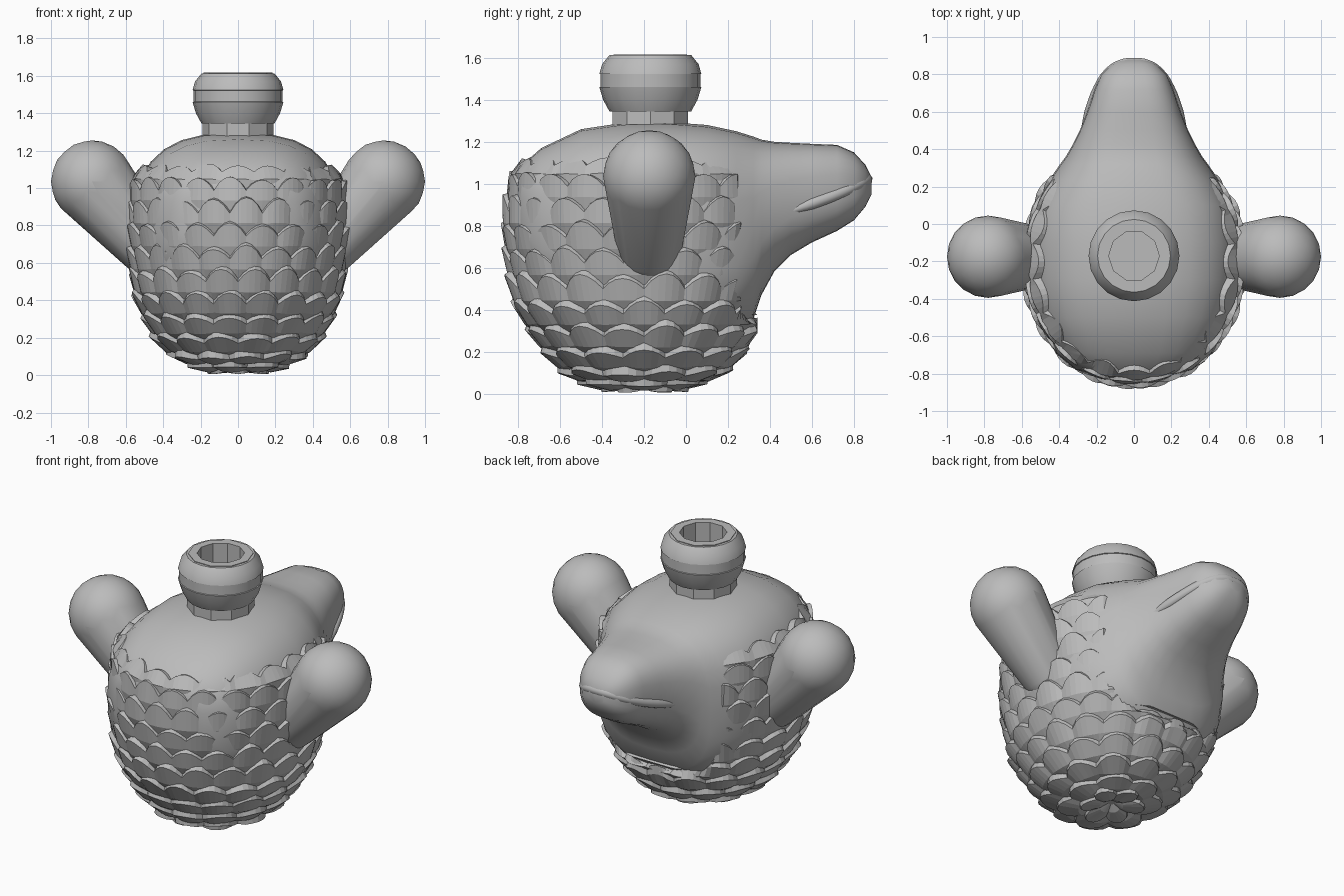
import bpy, bmesh, math, random
from mathutils import Vector

cube = bpy.data.objects.get("Cube")
if cube:
    bpy.data.objects.remove(cube)

grey = bpy.data.materials.new("plain grey")
grey.use_nodes = True
grey.diffuse_color = (0.5, 0.5, 0.5, 1)
grey.node_tree.nodes["Principled BSDF"].inputs["Base Color"].default_value = (0.5, 0.5, 0.5, 1)
rng = random.Random(4)


def finish(name, bm, smooth_angle=None):
    """Turn a bmesh into a named object with the grey material."""
    bmesh.ops.recalc_face_normals(bm, faces=bm.faces[:])
    mesh = bpy.data.meshes.new(name)
    bm.to_mesh(mesh)
    bm.free()
    mesh.materials.append(grey)
    ob = bpy.data.objects.new(name, mesh)
    bpy.context.collection.objects.link(ob)
    if smooth_angle:
        bpy.ops.object.select_all(action='DESELECT')
        ob.select_set(True)
        bpy.context.view_layer.objects.active = ob
        bpy.ops.object.shade_smooth_by_angle(angle=math.radians(smooth_angle))


def loft(bm, rings):
    """Skin closed rings of points in order and cap both ends."""
    loops = [[bm.verts.new(p) for p in ring] for ring in rings]
    for a, b in zip(loops, loops[1:]):
        for i in range(len(a)):
            j = (i + 1) % len(a)
            bm.faces.new((a[i], a[j], b[j], b[i]))
    bm.faces.new(loops[0])
    bm.faces.new(loops[-1])


def interp(table, t):
    for lo, hi in zip(table, table[1:]):
        if t <= hi[0]:
            k = max(0, (t - lo[0]) / (hi[0] - lo[0]))
            return [p + (q - p) * k for p, q in zip(lo[1:], hi[1:])]
    return list(table[-1][1:])


def spow(value, power):
    return math.copysign(abs(value) ** power, value)


# Smooth head and snout: y, half width, bottom, top
head_sections = [
    (-.82, .16, .75, 1.04), (-.78, .31, .6, 1.09), (-.69, .42, .45, 1.17),
    (-.5, .51, .35, 1.26), (-.3, .555, .25, 1.29), (-.1, .56, .25, 1.295),
    (.1, .53, .25, 1.28), (.24, .45, .28, 1.25), (.32, .395, .35, 1.225),
    (.36, .365, .47, 1.21), (.42, .33, .58, 1.2), (.5, .29, .66, 1.195),
    (.6, .25, .72, 1.19), (.72, .21, .775, 1.185), (.8, .175, .825, 1.15),
    (.855, .12, .89, 1.09), (.885, .05, .95, 1.03)]
SIDES = 28
rings = []
for y, w, low, high in head_sections:
    ring = []
    for i in range(SIDES):
        a = math.tau * i / SIDES
        ring.append((w * spow(math.cos(a), .74), y,
                     (low + high) / 2 + (high - low) / 2 * spow(math.sin(a), .74)))
    rings.append(ring)
bm = bmesh.new()
loft(bm, rings)
finish("head", bm, 50)

# Raised lip around the end of the snout
half = [(.275, .47, .86), (.235, .6, .905), (.19, .72, .95), (.135, .805, .99), (.07, .85, 1.015)]
path = half + [(0, .86, 1.02)] + [(-x, y, z) for x, y, z in reversed(half)]
curve = bpy.data.curves.new("lip_path", 'CURVE')
curve.dimensions = '3D'
curve.bevel_depth = .03
curve.bevel_resolution = 2
curve.resolution_u = 4
curve.use_fill_caps = True
spline = curve.splines.new('BEZIER')
spline.bezier_points.add(len(path) - 1)
for i, (bp, p) in enumerate(zip(spline.bezier_points, path)):
    bp.co = p
    bp.handle_left_type = bp.handle_right_type = 'AUTO'
    bp.radius = .5 if i in (0, len(path) - 1) else 1
helper = bpy.data.objects.new("lip_path", curve)
bpy.context.collection.objects.link(helper)
bpy.context.view_layer.update()
bm = bmesh.new()
bm.from_mesh(helper.evaluated_get(bpy.context.evaluated_depsgraph_get()).to_mesh())
bpy.data.objects.remove(helper)
finish("lip", bm, 60)

# Fleece: arc length, height, half width, half depth
fleece_profile = [
    (0, .03, .02, .02), (.17, .035, .17, .2), (.36, .1, .335, .37), (.49, .2, .43, .465),
    (.72, .4, .535, .595), (.92, .6, .56, .64), (1.12, .8, .58, .655),
    (1.32, 1.0, .57, .635), (1.42, 1.08, .54, .6), (1.54, 1.12, .42, .49)]
ROWS, STEP, FACETS = 12, .12, 6
centre = Vector((0, -.2, .65))


def fleece_point(angle, v, lift):
    z, wide, deep = interp(fleece_profile, v * STEP)
    p = Vector((wide * math.cos(angle), -.2 + deep * math.sin(angle), z))
    p += (p - centre).normalized() * lift
    # Trim the fleece where the face begins
    p.y = min(p.y, .34 if z < .38 else .235 + .03 * abs(math.sin(z * 18)))
    p.z = max(p.z, .005)
    return p


# Each row is a band of arched locks whose upper edges stand out over the next row
bm = bmesh.new()
for row in range(ROWS):
    z, wide, deep = interp(fleece_profile, (row + .6) * STEP)
    locks = max(6, round(math.pi * (wide + deep) / .18))
    size = [rng.uniform(.7, 1.2) for _ in range(locks)]
    shift = [rng.uniform(-.12, .12) for _ in range(locks)]
    bands = [[], [], [], []]
    for i in range(locks * FACETS):
        u = i / FACETS
        f = 2 * (u % 1) - 1
        angle = math.tau * (u + .5 * (row % 2)) / locks
        arch = 1 - f * f
        edge = row + .85 + (.5 + shift[int(u)]) * arch
        lift = .012 + .024 * arch * size[int(u)]
        for band, v, out in zip(bands, (row - .3, row + .4, edge, edge + .3),
                                (-.012, lift * .55, lift, -.02)):
            band.append(fleece_point(angle, max(v, 0), out))
    loft(bm, bands)
finish("fleece", bm)

# Ears: rounded club shapes, wide end outward and up
for side, name in ((1, "left_ear"), (-1, "right_ear")):
    bm = bmesh.new()
    for (x, z), radius in (((.78, 1.035), .22), ((.49, .69), .155)):
        ball = bmesh.ops.create_icosphere(bm, subdivisions=3, radius=radius)
        bmesh.ops.translate(bm, verts=ball["verts"], vec=(side * x, -.175, z))
    hull = bmesh.ops.convex_hull(bm, input=bm.verts[:])
    inside = [v for v in hull["geom_interior"] if isinstance(v, bmesh.types.BMVert)]
    bmesh.ops.delete(bm, geom=inside, context='VERTS')
    finish(name, bm, 60)


# Neck fitting: faceted collar, round ball and a ten-sided socket
def lathe(name, profile, sides, angle=None):
    bm = bmesh.new()
    loft(bm, [[(r * math.cos(math.tau * i / sides), -.17 + r * math.sin(math.tau * i / sides), z)
               for i in range(sides)] for r, z in profile])
    finish(name, bm, angle)


lathe("neck_collar", [(.19, 1.2), (.19, 1.37)], 10)
lathe("neck_ball", [(.15, 1.345), (.195, 1.345), (.225, 1.4), (.243, 1.46), (.238, 1.462),
                    (.238, 1.522), (.243, 1.524), (.23, 1.57), (.195, 1.613),
                    (.16, 1.613), (.16, 1.46)], 20, 30)
lathe("neck_socket", [(.17, 1.45), (.185, 1.617), (.135, 1.617), (.135, 1.47)], 10)
